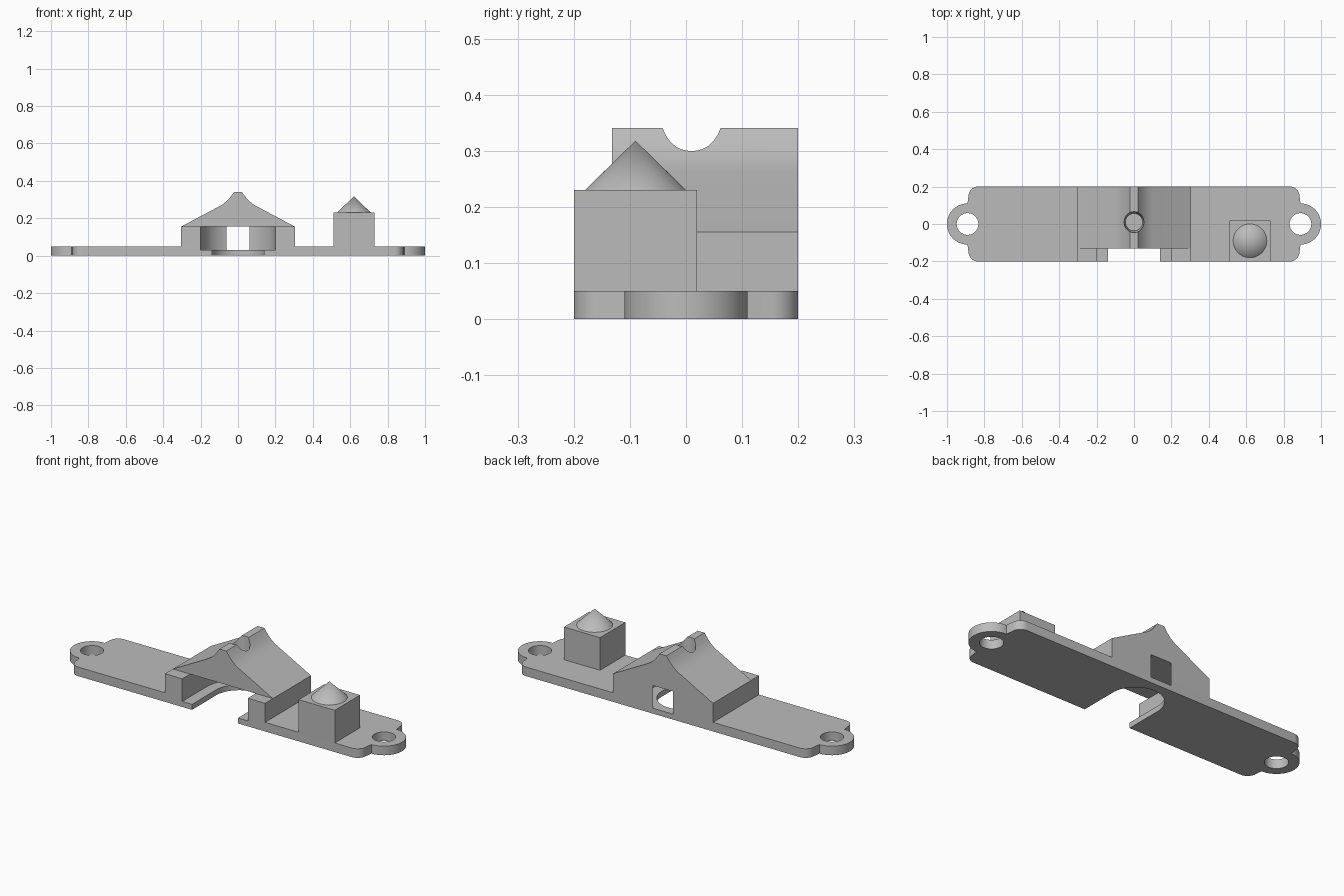
import bpy, bmesh
from math import radians, sin, cos, pi
from mathutils import Matrix, Vector

cube = bpy.data.objects.get("Cube")
if cube:
    bpy.data.objects.remove(cube, do_unlink=True)

grey = bpy.data.materials.new("plain_grey")
grey.use_nodes = True
GREY = (0.5, 0.5, 0.5, 1)
grey.diffuse_color = GREY
grey.node_tree.nodes["Principled BSDF"].inputs["Base Color"].default_value = GREY


def finish(name, bm):
    bmesh.ops.recalc_face_normals(bm, faces=bm.faces)
    mesh = bpy.data.meshes.new(name)
    bm.to_mesh(mesh)
    bm.free()
    mesh.materials.append(grey)
    obj = bpy.data.objects.new(name, mesh)
    bpy.context.collection.objects.link(obj)
    return obj


def extrude(name, points, depth):
    """Solid from a closed outline of 3D points, pushed along depth."""
    bm = bmesh.new()
    face = bm.faces.new([bm.verts.new(p) for p in points])
    made = bmesh.ops.extrude_face_region(bm, geom=[face])["geom"]
    moved = [v for v in made if isinstance(v, bmesh.types.BMVert)]
    bmesh.ops.translate(bm, verts=moved, vec=Vector(depth))
    return finish(name, bm)


def box(name, x0, x1, y0, y1, z0, z1):
    return extrude(name, [(x0, y0, z0), (x1, y0, z0), (x1, y1, z0), (x0, y1, z0)],
                   (0, 0, z1 - z0))


def cone(name, x, y, z0, z1, r0, r1):
    bm = bmesh.new()
    bmesh.ops.create_cone(bm, cap_ends=True, segments=64, radius1=r0, radius2=r1,
                          depth=z1 - z0,
                          matrix=Matrix.Translation((x, y, (z0 + z1) / 2)))
    return finish(name, bm)


def arc(cx, cy, r, a0, a1, n):
    angles = [radians(a0 + (a1 - a0) * i / n) for i in range(n + 1)]
    return [(cx + r * cos(a), cy + r * sin(a)) for a in angles]


def slot(name, r, z0, z1):
    """Cutter open to the front with a round back end."""
    outline = [(-r, -0.3), (r, -0.3)] + arc(0, 0.01, r, 0, 180, 48)
    return extrude(name, [(x, y, z0) for x, y in outline], (0, 0, z1 - z0))


def cut(obj, cutters):
    bpy.context.view_layer.objects.active = obj
    for c in cutters:
        mod = obj.modifiers.new("cut", "BOOLEAN")
        mod.operation, mod.solver, mod.object = "DIFFERENCE", "EXACT", c
        bpy.ops.object.modifier_apply(modifier=mod.name)


# Base plate with rounded corners and a round ear at each end
end = (arc(0.835, -0.15, 0.05, -90, 0, 10) + arc(0.89, 0, 0.11, -90, 90, 40)
       + arc(0.835, 0.15, 0.05, 0, 90, 10))
outline = end + [(-x, -y) for x, y in end]
plate = extrude("base_plate", [(x, y, 0) for x, y in outline], (0, 0, 0.05))

# Bracket block on the plate
bracket = box("bracket_block", -0.305, 0.305, -0.2, 0.2, 0.05, 0.155)

# Peaked roof with flared ridge
half = [(0.305, 0.155), (0.1, 0.264), (0.08, 0.276), (0.062, 0.29),
        (0.046, 0.307), (0.033, 0.324), (0.021, 0.341)]
profile = half + [(-x, z) for x, z in reversed(half)]
roof = extrude("peaked_roof", [(x, -0.132, z) for x, z in profile], (0, 0.332, 0))

# Post with pointed tip
post = box("post", 0.51, 0.73, -0.2, 0.02, 0.05, 0.23)
tip = cone("post_tip", 0.62, -0.09, 0.23, 0.318, 0.09, 0)

# Cutters: narrow slot, wide cavity, screw holes and ridge socket
narrow = slot("narrow_slot_cutter", 0.14, -0.1, 0.1)
wide = slot("wide_slot_cutter", 0.2, 0.03, 0.25)
holes = [cone("ear_hole_cutter", s * 0.89, 0, -0.1, 0.1, 0.058, 0.058) for s in (-1, 1)]
socket = cone("socket_cutter", 0, 0.01, 0.2, 0.4, 0.046, 0.06)
cut(plate, [narrow, wide] + holes)
cut(bracket, [wide])
cut(roof, [socket])
for c in [narrow, wide, socket] + holes:
    bpy.data.objects.remove(c, do_unlink=True)

# Smooth curved walls, keep hard edges
bpy.ops.object.select_all(action="DESELECT")
for obj in (plate, bracket, roof, post, tip):
    obj.select_set(True)
bpy.context.view_layer.objects.active = plate
bpy.ops.object.shade_smooth_by_angle(angle=radians(25))
